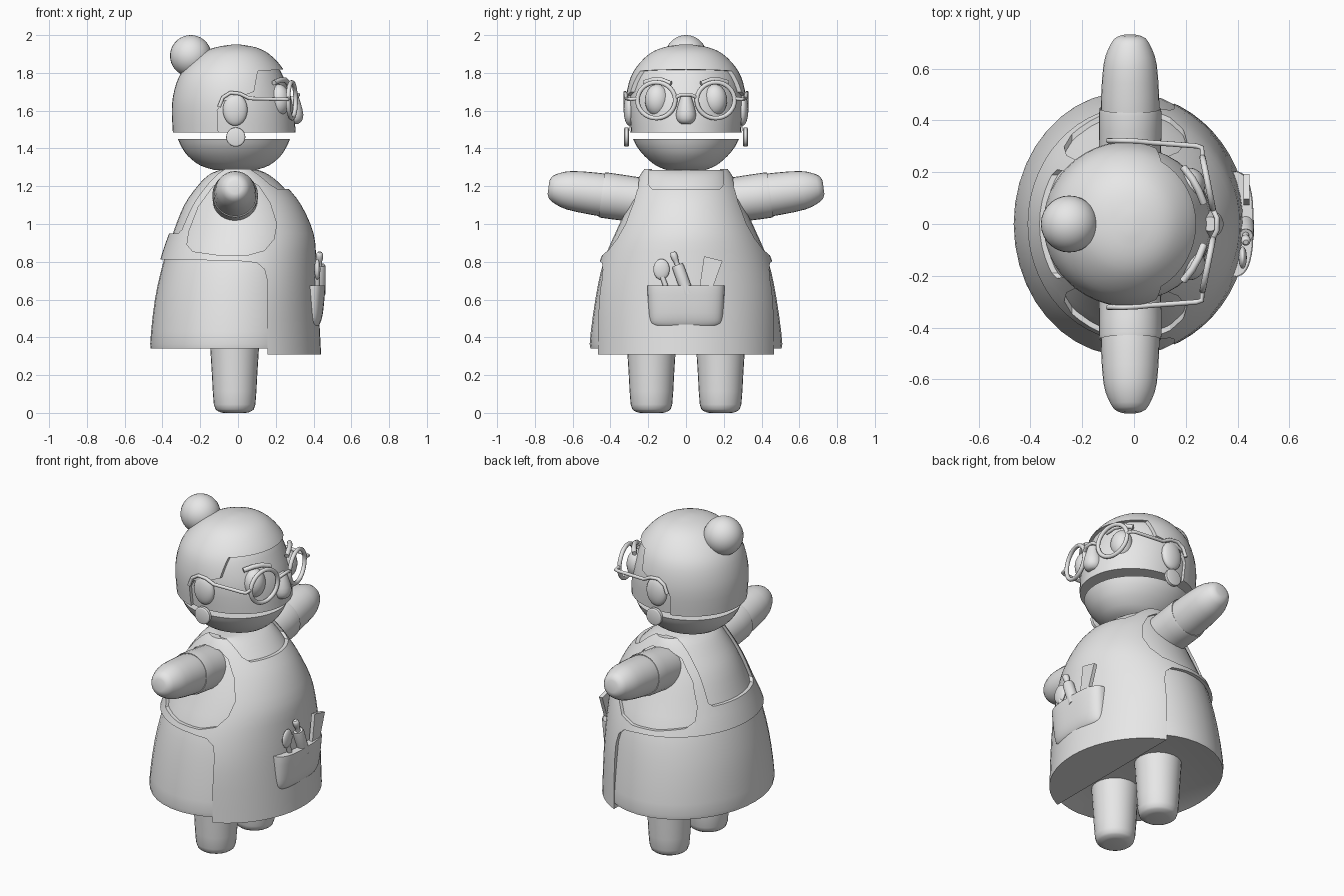
import bpy, bmesh, math
from mathutils import Vector, Matrix

if "Cube" in bpy.data.objects:
    bpy.data.objects.remove(bpy.data.objects["Cube"])

GREY = bpy.data.materials.new("plain grey")
GREY.diffuse_color = (0.8, 0.8, 0.8, 1)
GREY.use_nodes = True
GREY.node_tree.nodes["Principled BSDF"].inputs["Base Color"].default_value = GREY.diffuse_color


def finish(ob, angle=35):
    """Apply modifiers, give the material and smooth shading."""
    dg = bpy.context.evaluated_depsgraph_get()
    me = bpy.data.meshes.new_from_object(ob.evaluated_get(dg))
    name = ob.name
    bpy.data.objects.remove(ob)
    new = bpy.data.objects.new(name, me)
    bpy.context.collection.objects.link(new)
    me.materials.clear()
    me.materials.append(GREY)
    bpy.ops.object.select_all(action='DESELECT')
    new.select_set(True)
    bpy.context.view_layer.objects.active = new
    bpy.ops.object.shade_smooth_by_angle(angle=math.radians(angle))
    return new


def from_bm(name, bm, matrix=None):
    if matrix is not None:
        bm.transform(matrix)
    bmesh.ops.recalc_face_normals(bm, faces=bm.faces)
    me = bpy.data.meshes.new(name)
    bm.to_mesh(me)
    bm.free()
    ob = bpy.data.objects.new(name, me)
    bpy.context.collection.objects.link(ob)
    return ob


def loft(name, rings, off=0.0, seg=40, n=2.0, steps=3, matrix=None):
    """Closed body through rings of (z, x back, x front, half width)."""
    r = [Vector(p) for p in rings]
    r = [Vector((p[0], p[1] - off, p[2] + off, p[3] + off)) for p in r]
    fine = []
    for i in range(len(r) - 1):
        a, b, c, d = r[max(i - 1, 0)], r[i], r[i + 1], r[min(i + 2, len(r) - 1)]
        for k in range(steps):
            t = k / steps
            fine.append(0.5 * (2 * b + (c - a) * t + (2 * a - 5 * b + 4 * c - d) * t * t
                               + (3 * b - a - 3 * c + d) * t ** 3))
    fine.append(r[-1])
    bm = bmesh.new()
    loops = []
    for z, xb, xf, ry in fine:
        loop = []
        for j in range(seg):
            a = 2 * math.pi * j / seg
            c, s = math.cos(a), math.sin(a)
            x = math.copysign(abs(c) ** (2 / n), c) * (xf - xb) / 2 + (xf + xb) / 2
            loop.append(bm.verts.new((x, math.copysign(abs(s) ** (2 / n), s) * ry, z)))
        loops.append(loop)
    for p, q in zip(loops, loops[1:]):
        for j in range(seg):
            k = (j + 1) % seg
            bm.faces.new((p[j], p[k], q[k], q[j]))
    bm.faces.new(loops[0])
    bm.faces.new(loops[-1])
    return from_bm(name, bm, matrix)


def turned(name, prof, matrix, seg=28):
    """Round part from (height, radius) pairs."""
    return finish(loft(name, [(z, -r, r, r) for z, r in prof], seg=seg, steps=2, matrix=matrix))


def ball(name, loc, rad):
    bm = bmesh.new()
    bmesh.ops.create_uvsphere(bm, u_segments=28, v_segments=18, radius=1)
    return finish(from_bm(name, bm, Matrix.Translation(loc) @ Matrix.Diagonal((*rad, 1))))


def tube(name, pts, r, cyclic=False):
    cu = bpy.data.curves.new(name, 'CURVE')
    cu.dimensions = '3D'
    cu.bevel_depth, cu.bevel_resolution, cu.use_fill_caps = r, 3, True
    sp = cu.splines.new('POLY')
    sp.points.add(len(pts) - 1)
    for p, co in zip(sp.points, pts):
        p.co = (*co, 1)
    sp.use_cyclic_u = cyclic
    ob = bpy.data.objects.new(name, cu)
    bpy.context.collection.objects.link(ob)
    return finish(ob, 50)


def prism(pts, axis, lo, hi):
    """Cutter from an outline, (x,z) along y or (y,z) along x."""
    bm = bmesh.new()
    at = (lambda a, z, d: (a, d, z)) if axis == 'y' else (lambda a, z, d: (d, a, z))
    f = bm.faces.new([bm.verts.new(at(a, z, lo)) for a, z in pts])
    ex = bmesh.ops.extrude_face_region(bm, geom=[f])
    move = at(0, 0, hi - lo)
    bmesh.ops.translate(bm, vec=move, verts=[v for v in ex['geom'] if isinstance(v, bmesh.types.BMVert)])
    ob = from_bm("cutter", bm)
    ob.hide_render = True
    return ob


def carve(ob, cutters):
    for c in cutters:
        m = ob.modifiers.new("cut", 'BOOLEAN')
        m.operation, m.solver, m.object = 'DIFFERENCE', 'EXACT', c
    bpy.context.view_layer.update()
    done = finish(ob, 32)
    for c in cutters:
        bpy.data.objects.remove(c)
    return done


# Dress
upper = [(.6, -.44, .405, .48), (.8, -.395, .395, .437), (.95, -.345, .38, .375),
         (1.1, -.285, .315, .305), (1.2, -.215, .235, .255), (1.26, -.155, .165, .222)]
finish(loft("dress", [(.345, -.45, .40, .49), (.365, -.465, .41, .51)] + upper + [(1.285, -.1, .11, .195)]))

# Apron: a layer over the dress, opened at the arms, back, neck and skirt sides
apron = loft("apron", [(.31, -.465, .42, .485)] + upper + [(1.292, -.1, .11, .2)], off=.02, seg=56)
armhole = [(-.27, .89), (-.24, .855), (-.1, .835), (.05, .835), (.14, .86), (.19, .92), (.205, 1.0),
           (.17, 1.11), (.11, 1.2), (.05, 1.24), (-.05, 1.245), (-.13, 1.2), (-.21, 1.09), (-.26, .96)]
skirt = [(-.8, .2), (.155, .2), (.155, .7), (.14, .76), (.1, .795), (0, .805), (-.8, .82)]
back = [(-.21, .97), (-.19, .95), (.19, .95), (.21, .97), (.17, 1.4), (-.17, 1.4)]
bib = [(-.2, 1.21), (-.18, 1.185), (.18, 1.185), (.2, 1.21), (.19, 1.4), (-.19, 1.4)]
carve(apron, [prism(armhole, 'y', -1, 1), prism(skirt, 'y', -1, 1),
              prism(back, 'x', -1, .02), prism(bib, 'x', .01, 1)])

# Lower jaw
finish(loft("jaw", [(1.285, -.12, .09, .1), (1.31, -.2, .165, .16), (1.36, -.265, .225, .22),
                    (1.41, -.3, .258, .26), (1.45, -.318, .275, .28)]))

# Upper head, with the hair as a layer over it
skull = [(1.485, -.345, .325, .31), (1.63, -.35, .312, .32), (1.75, -.325, .272, .302),
         (1.83, -.278, .232, .263), (1.9, -.2, .165, .195), (1.935, -.12, .095, .12), (1.95, -.03, .01, .03)]
finish(loft("face", skull[:-1], off=-.02))
hair = loft("hair", skull, seg=48)
hairline = [(.8, 1.4), (-.1, 1.4), (-.11, 1.6), (-.08, 1.65), (0, 1.67), (.085, 1.7),
            (.105, 1.81), (.8, 1.85)]
carve(hair, [prism(hairline, 'y', -1, 1)])
ball("hair_bun", (-.25, 0, 1.89), (.11, .11, .11))

# Nose and bridge of the glasses
turned("nose", [(1.53, .025), (1.545, .045), (1.58, .053), (1.63, .042), (1.675, .028)],
       Matrix.Translation((.293, 0, 0)))
tube("glasses_bridge", [(.305, -.055, 1.67), (.32, -.025, 1.685), (.32, .025, 1.685), (.305, .055, 1.67)], .01)

for s, side in ((1, "left"), (-1, "right")):
    # Eyes, brows, ears and earrings
    ball(side + "_eye", (.215, s * .152, 1.655), (.06, .065, .085))
    tube(side + "_brow", [(.27, s * .08, 1.742), (.25, s * .13, 1.762), (.225, s * .175, 1.762),
                          (.19, s * .22, 1.748)], .014)
    ball(side + "_ear", (-.015, s * .3, 1.605), (.065, .03, .085))
    turned(side + "_earring", [(-.014, .042), (-.009, .05), (.009, .05), (.014, .042)],
           Matrix.Translation((-.012, s * .315, 1.46)) @ Matrix.Rotation(math.pi / 2, 4, 'X'))
    # Glasses
    rim = []
    for i in range(32):
        a = i * math.pi / 16
        rim.append((.285 - .2 * .1 * math.cos(a), s * (.157 + .1 * math.cos(a)), 1.655 + .095 * math.sin(a)))
    tube(side + "_rim", rim, .012, True)
    tube(side + "_temple", [(.265, s * .255, 1.665), (.262, s * .295, 1.66), (.24, s * .302, 1.66),
                            (.06, s * .315, 1.665), (.01, s * .32, 1.69), (-.04, s * .322, 1.695),
                            (-.08, s * .322, 1.67), (-.1, s * .322, 1.62)], .01)
    # Arms and sleeves
    m = Matrix.Translation((-.015, s * .2, 1.12)) @ Matrix.Rotation(-s * math.radians(82), 4, 'X')
    turned(side + "_arm", [(0, .1), (.2, .112), (.3, .112), (.42, .103), (.48, .085), (.52, .062), (.533, .035)], m)
    turned(side + "_sleeve", [(0, .118), (.1, .12), (.235, .121), (.245, .116)], m)
    # Legs
    turned(side + "_leg", [(0, .06), (.01, .09), (.045, .11), (.2, .12), (.36, .13)],
           Matrix.Translation((-.018, s * .183, 0)))

# Pocket on the apron
finish(loft("pocket", [(.455, .32, .42, .165), (.475, .31, .435, .188), (.53, .3, .45, .197),
                       (.66, .3, .462, .205), (.672, .3, .458, .202)], n=2.8))

# Spoon
ball("spoon_bowl", (.42, -.13, .76), (.016, .043, .055))
tube("spoon_handle", [(.42, -.125, .72), (.42, -.09, .62)], .014)
# Rolling pin
m = Matrix.Translation((.432, .01, .63)) @ Matrix.Rotation(math.radians(20), 4, 'X')
turned("rolling_pin", [(0, .032), (.15, .032), (.158, .026)], m, 18)
turned("rolling_pin_handle", [(.15, .014), (.18, .013), (.2, .018), (.225, .018), (.235, .01)], m, 14)
# Spatula
bm = bmesh.new()
bmesh.ops.create_cube(bm, size=1)
for v in bm.verts:
    v.co = (v.co.x * .022, v.co.y * (.1 if v.co.z > 0 else .06), v.co.z * .2)
finish(from_bm("spatula", bm, Matrix.Translation((.435, .12, .72)) @ Matrix.Rotation(math.radians(-14), 4, 'X')))
